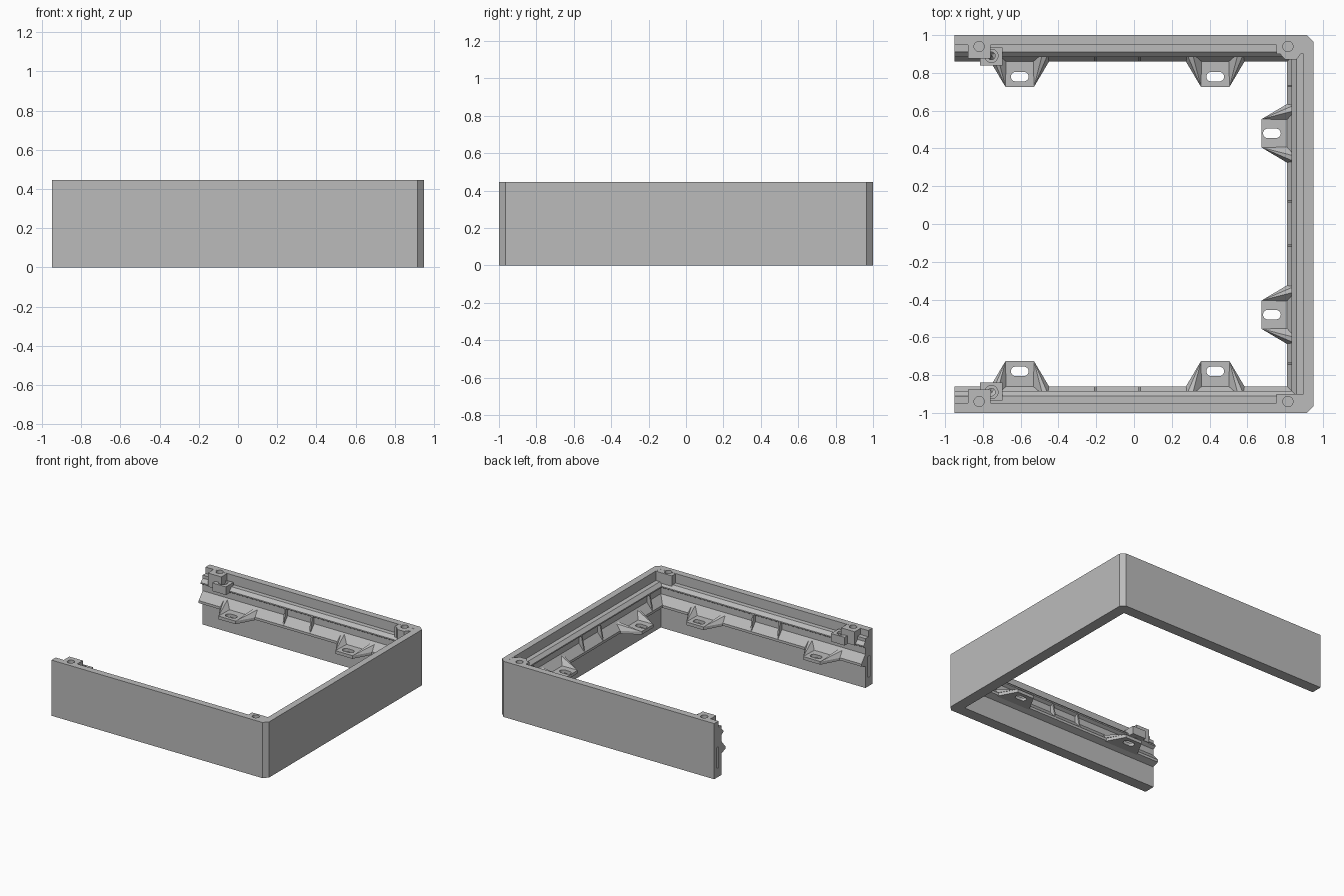
import bpy, bmesh, math
from mathutils import Vector, Matrix

cube = bpy.data.objects.get("Cube")
if cube:
    bpy.data.objects.remove(cube, do_unlink=True)

W, D, H = 0.95, 1.0, 0.445   # half width, half depth, height

grey = bpy.data.materials.new("plain grey")
grey.use_nodes = True
grey.diffuse_color = (0.5, 0.5, 0.5, 1)
grey.node_tree.nodes["Principled BSDF"].inputs["Base Color"].default_value = (0.5, 0.5, 0.5, 1)

# Each wall maps (along, inward depth, height) to world space
SIDES = {
    "front": lambda u, d, z: Vector((u, d - D, z)),
    "back": lambda u, d, z: Vector((u, D - d, z)),
    "left": lambda u, d, z: Vector((W - d, u, z)),
}


def finish(bm, name):
    bmesh.ops.recalc_face_normals(bm, faces=bm.faces[:])
    mesh = bpy.data.meshes.new(name)
    bm.to_mesh(mesh)
    bm.free()
    mesh.materials.append(grey)
    obj = bpy.data.objects.new(name, mesh)
    bpy.context.collection.objects.link(obj)
    return obj


def add_hull(bm, points):
    verts = [bm.verts.new(p) for p in points]
    bmesh.ops.convex_hull(bm, input=verts)


def add_box(bm, at, us, ds, zs):
    add_hull(bm, [at(u, d, z) for u in us for d in ds for z in zs])


def add_cylinder(bm, at, u, d, r, z0, z1, n=24):
    ring = [(u + r * math.cos(2 * math.pi * i / n), d + r * math.sin(2 * math.pi * i / n)) for i in range(n)]
    add_hull(bm, [at(a, b, z) for a, b in ring for z in (z0, z1)])


def cut(obj, cutter):
    mod = obj.modifiers.new("cut", "BOOLEAN")
    mod.operation = "DIFFERENCE"
    mod.solver = "EXACT"
    mod.object = cutter


def helper(bm, name):
    obj = finish(bm, name)
    obj.hide_render = True
    obj.display_type = "WIRE"
    return obj


# Wall section swept round three sides: wall, ledge, rail and rim
profile = [(0, 0), (.09, 0), (.09, .17), (.14, .19), (.14, .21), (.115, .24), (.09, .27),
           (.09, .32), (.115, .335), (.115, .345), (.09, .37), (.053, .37), (.053, H), (0, H)]
bm = bmesh.new()
rings = []
for end, s in ((True, -1), (False, -1), (False, 1), (True, 1)):
    rings.append([bm.verts.new((-W if end else W - d, s * (D - d), z)) for d, z in profile])
n = len(profile)
for a, b in zip(rings, rings[1:]):
    for i in range(n):
        j = (i + 1) % n
        bm.faces.new((a[i], a[j], b[j], b[i]))
bm.faces.new(rings[0])
bm.faces.new(rings[-1])
corners = [bm.edges.get((r[0], r[-1])) for r in rings[1:3]]
bmesh.ops.bevel(bm, geom=corners, offset=.035, offset_type="OFFSET", segments=1, affect="EDGES")
frame = finish(bm, "wall_frame")

# Round pin holes and narrow slots in the open ends
bm = bmesh.new()
for side in ("front", "back"):
    at = SIDES[side]
    for u in (-.82, .815):
        add_cylinder(bm, at, u, .06, .027, .405, .5)
    add_box(bm, at, (-1, -.93), (.035, .055), (.07, .24))
pin_holes = helper(bm, "pin_hole_cutter")
cut(frame, pin_holes)

for side in ("front", "back"):
    at = SIDES[side]

    # Pads that hold the pins, flush with the rim
    for label, us, deep in (("end", (-.88, -.76), .125), ("corner", (.755, .897), .1)):
        bm = bmesh.new()
        add_box(bm, at, us, (.04, deep), (.335, H - .001))
        if label == "corner":
            add_hull(bm, [at(u, d, z) for z in (.335, H - .001)
                          for u, d in ((.765, .09), (.8, .13), (.86, .13), (.89, .09))])
        cut(finish(bm, f"{side}_{label}_pad"), pin_holes)

    # Small step at the open end
    bm = bmesh.new()
    add_box(bm, at, (-W, -.87), (.045, .09), (.36, .395))
    finish(bm, f"{side}_end_step")

    # Screw block with a countersunk hole
    bm = bmesh.new()
    add_box(bm, at, (-.815, -.695), (.065, .16), (.33, .395))
    block = finish(bm, f"{side}_screw_block")
    bm = bmesh.new()
    add_cylinder(bm, at, -.755, .11, .035, .375, .5)
    recess = helper(bm, f"{side}_recess_cutter")
    bm = bmesh.new()
    add_cylinder(bm, at, -.755, .11, .02, .28, .5)
    bore = helper(bm, f"{side}_bore_cutter")
    for obj in (block, frame):
        cut(obj, recess)
        cut(obj, bore)

# Mounting tabs with flared gussets and an oblong hole
tabs = [("front", -.605), ("front", .43), ("back", -.605), ("back", .43), ("left", -.48), ("left", .48)]
for k, (side, c) in enumerate(tabs):
    at = SIDES[side]
    bm = bmesh.new()
    for u, r in ((-.022, 0), (.022, 0)):
        p = (c + u, .22) if side != "left" else (c, .22 + u)
        add_cylinder(bm, at, *p, .025, .1, .3)
    add_box(bm, at, *(((c - .022, c + .022), (.195, .245)) if side != "left"
                      else ((c - .025, c + .025), (.198, .242))), (.1, .3))
    slot = helper(bm, f"tab_slot_cutter_{k + 1}")
    slot_mod = slot.modifiers.new("merge", "REMESH")
    slot.modifiers.remove(slot_mod)

    bm = bmesh.new()
    add_hull(bm, [at(c + s * u, d, z) for s in (-1, 1) for z in (.185, .21)
                  for u, d in ((.075, .275), (.15, .138), (.15, .095))])
    tab = finish(bm, f"{side}_tab_{k + 1}")
    cut(tab, slot)
    tab.modifiers["cut"].use_self = True

    bm = bmesh.new()
    for s in (-1, 1):
        add_hull(bm, [at(c + s * u, d, z) for u, d, z in
                      ((.075, .275, .209), (.155, .14, .209), (.07, .11, .209), (.12, .1, .26), (.15, .1, .255))])
    finish(bm, f"{side}_tab_gussets_{k + 1}")

# Thin ribs between the ledge and the rail
ribs = {"front": (-.205, .03), "back": (-.205, .03), "left": (-.74, -.115, .12, .73)}
for side, places in ribs.items():
    at = SIDES[side]
    bm = bmesh.new()
    for u in places:
        add_hull(bm, [at(u + s, d, z) for s in (-.006, .006) for d, z in
                      ((.08, .2), (.138, .2), (.138, .213), (.112, .27), (.112, .335), (.08, .335))])
    finish(bm, f"{side}_ribs")
